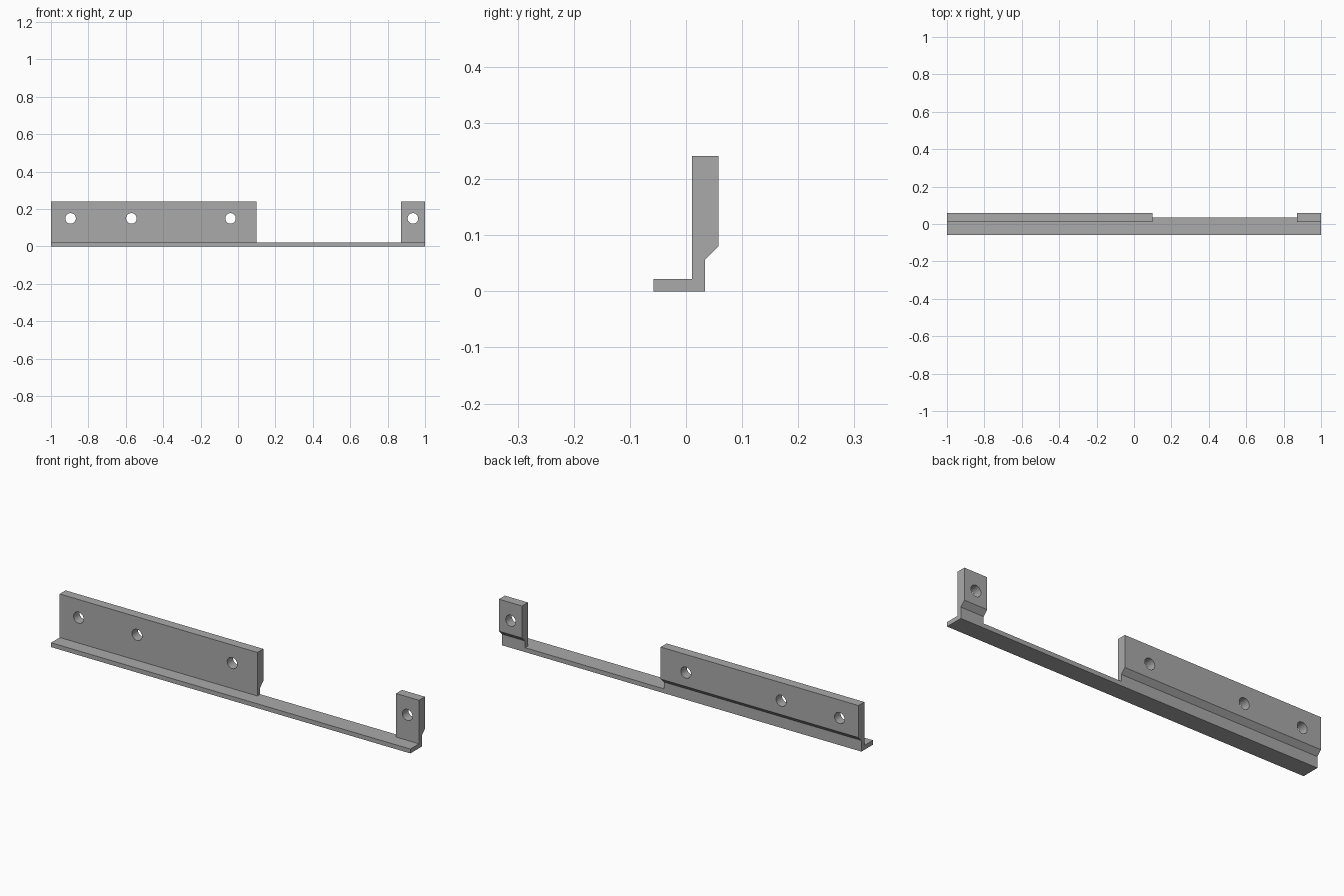
import bpy
import bmesh
from math import pi
from mathutils import Matrix

cube = bpy.data.objects.get("Cube")
if cube:
    bpy.data.objects.remove(cube, do_unlink=True)

grey = bpy.data.materials.new("mid grey")
grey.use_nodes = True
colour = (0.4, 0.4, 0.4, 1)
grey.diffuse_color = colour
grey.node_tree.nodes["Principled BSDF"].inputs["Base Color"].default_value = colour


def make_object(name, bm):
    bmesh.ops.recalc_face_normals(bm, faces=bm.faces)
    mesh = bpy.data.meshes.new(name)
    bm.to_mesh(mesh)
    bm.free()
    mesh.materials.append(grey)
    obj = bpy.data.objects.new(name, mesh)
    bpy.context.collection.objects.link(obj)
    return obj


# Angle bracket: side profile (y, z) extruded along x
FLANGE, TOP = 0.022, 0.241
profile = [(-0.058, 0), (0.034, 0), (0.034, 0.056), (0.058, 0.08),
           (0.058, TOP), (0.011, TOP), (0.011, FLANGE), (-0.058, FLANGE)]
bm = bmesh.new()
face = bm.faces.new([bm.verts.new((-1, y, z)) for y, z in profile])
ext = bmesh.ops.extrude_face_region(bm, geom=[face])
bmesh.ops.translate(bm, vec=(2, 0, 0),
                    verts=[v for v in ext["geom"] if isinstance(v, bmesh.types.BMVert)])
bracket = make_object("mounting_bracket", bm)

# Cutter for the open gap between the long wall and the end tab
cutters = []
left, right, height = 0.10, 0.872, 0.4
bm = bmesh.new()
bmesh.ops.create_cube(bm, size=1, matrix=Matrix.Translation(
    ((left + right) / 2, 0, FLANGE + height / 2)) @ Matrix.Diagonal((right - left, 1, height, 1)))
cutters.append(make_object("gap_cutter", bm))

# Cutters for the screw holes
for x in (-0.895, -0.57, -0.04, 0.935):
    bm = bmesh.new()
    bmesh.ops.create_cone(bm, cap_ends=True, segments=32, radius1=0.028, radius2=0.028,
                          depth=0.4, matrix=Matrix.Translation((x, 0, 0.15))
                          @ Matrix.Rotation(pi / 2, 4, "X"))
    cutters.append(make_object("hole_cutter", bm))

# Cut the bracket, then discard the cutters
bpy.ops.object.select_all(action="DESELECT")
bpy.context.view_layer.objects.active = bracket
bracket.select_set(True)
for cutter in cutters:
    cutter.hide_render = True
    mod = bracket.modifiers.new(cutter.name, "BOOLEAN")
    mod.operation = "DIFFERENCE"
    mod.solver = "EXACT"
    mod.object = cutter
    bpy.ops.object.modifier_apply(modifier=mod.name)
    bpy.data.objects.remove(cutter, do_unlink=True)

# Round hole walls, crisp plate edges
bpy.ops.object.shade_smooth_by_angle(angle=pi / 6)
